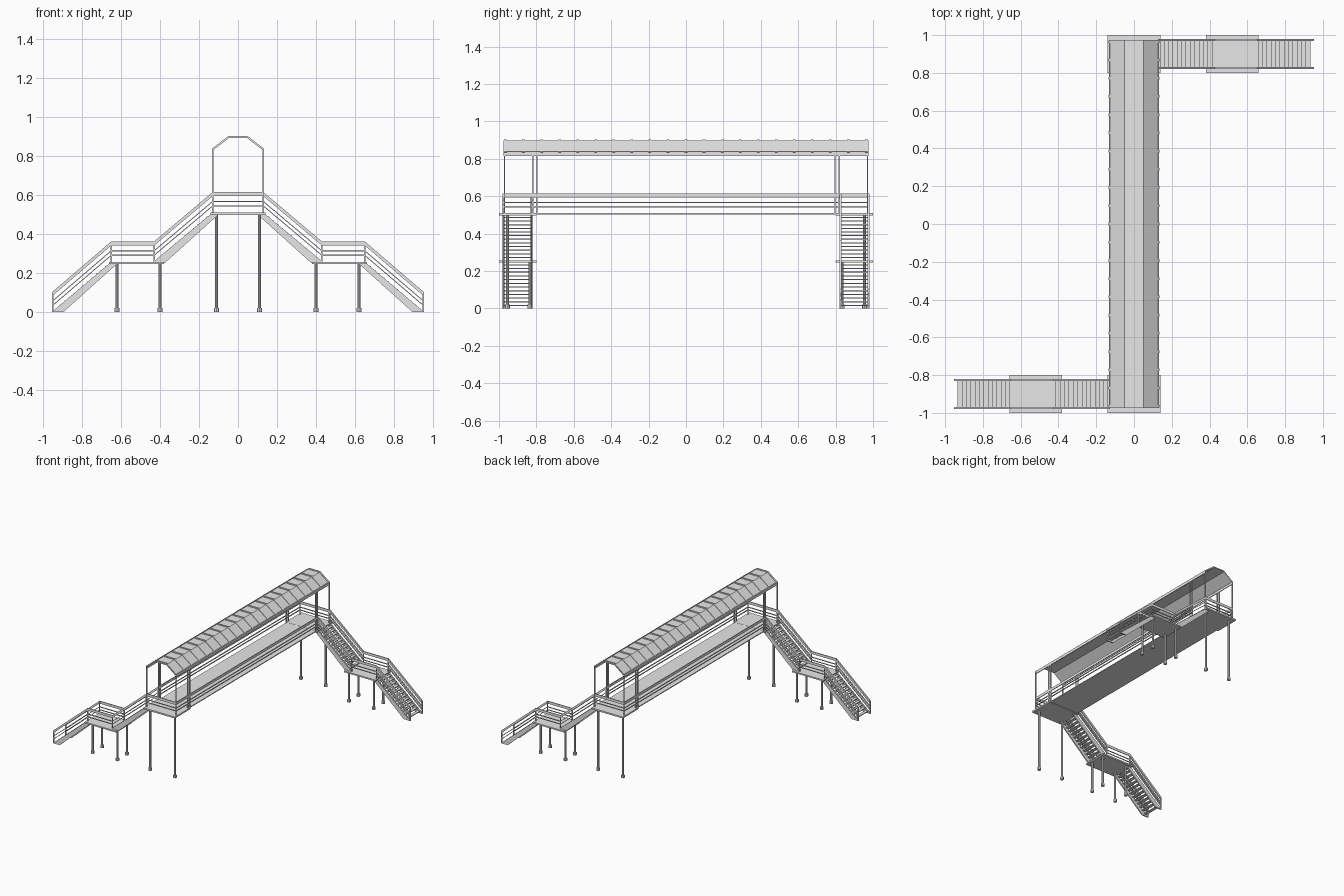
import bpy, bmesh, math
from mathutils import Matrix

cube = bpy.data.objects.get("Cube")
if cube:
    bpy.data.objects.remove(cube, do_unlink=True)

grey = bpy.data.materials.new("light_grey_steel")
grey.use_nodes = True
colour = (0.8, 0.8, 0.8, 1)
grey.diffuse_color = colour
grey.node_tree.nodes["Principled BSDF"].inputs["Base Color"].default_value = colour

parts = {}


def mesh_of(name):
    return parts.setdefault(name, bmesh.new())


def prism(name, outline, y0, y1):
    """Extrude an x-z outline from y0 to y1."""
    bm = mesh_of(name)
    near = [bm.verts.new((x, y0, z)) for x, z in outline]
    far = [bm.verts.new((x, y1, z)) for x, z in outline]
    faces = [bm.faces.new(near), bm.faces.new(far[::-1])]
    n = len(outline)
    for i in range(n):
        j = (i + 1) % n
        faces.append(bm.faces.new((near[j], near[i], far[i], far[j])))
    bmesh.ops.recalc_face_normals(bm, faces=faces)


def box(name, x0, x1, y0, y1, z0, z1):
    prism(name, [(x0, z0), (x1, z0), (x1, z1), (x0, z1)], y0, y1)


def band(name, path, height, y, width):
    """Vertical strip hanging below a path in the x-z plane."""
    under = [(x, z - height) for x, z in reversed(path)]
    prism(name, path + under, y - width / 2, y + width / 2)


def post(name, x, y, z0, z1, size=0.007):
    r = size / 2
    box(name, x - r, x + r, y - r, y + r, z0, z1)


def column(name, x, y, top):
    for radius, z0, z1 in ((0.008, 0, top), (0.0135, 0, 0.02)):
        bmesh.ops.create_cone(
            mesh_of(name), cap_ends=True, segments=8, radius1=radius, radius2=radius,
            depth=z1 - z0, matrix=Matrix.Translation((x, y, (z0 + z1) / 2)))


# Rail levels above the floor: (top of strip, strip height)
RAILS = ((0.105, 0.021), (0.06, 0.006), (0.037, 0.006))
DECK, REST = 0.51, 0.257
HALF, END = 0.13, 0.97
INNER, OUTER = 0.825, 0.975
FLIGHTS = ((HALF, DECK, 0.43, REST), (0.65, REST, 0.95, 0.0))

# Stair flights with stringers, open treads and sloping rails
for x0, z0, x1, z1 in FLIGHTS:
    for y in (INNER, OUTER):
        foot = max(z1 - 0.005, 0)
        prism("stair_stringer",
              [(x0 - 0.03, z0 - 0.01), (x0, z0), (x1, z1 + 0.004),
               (x1, foot), (x1 - 0.055, foot)], y - 0.005, y + 0.005)
        for top, height in RAILS:
            band("stair_rail", [(x0, z0 + top), (x1, z1 + top)], height, y, 0.011)
        for x, z in ((x0, z0), (x1, z1)):
            post("stair_rail_post", x, y, z, z + 0.1)
    steps = 13
    for i in range(1, steps):
        t = i / steps
        x, z = x0 + (x1 - x0) * t, z0 + (z1 - z0) * t
        box("stair_tread", x - 0.016, x + 0.008, INNER, OUTER, z - 0.007, z - 0.001)

# Intermediate landing
box("landing_floor", 0.38, 0.66, 0.8, 1.0, REST - 0.011, REST)
for y in (INNER, OUTER):
    for top, height in RAILS:
        band("landing_rail", [(0.43, REST + top), (0.65, REST + top)], height, y, 0.005)
for x in (0.4, 0.62):
    for y in (0.835, 0.955):
        column("landing_column", x, y, REST - 0.005)

# End platform and its columns
box("platform_floor", -0.14, 0.14, 0.8, 1.0, DECK - 0.012, DECK)
for x in (-0.11, 0.11):
    column("platform_column", x, 0.955, DECK - 0.008)

# Bridge rails: one long side and the closed end, with a gap for the stairs
for top, height in RAILS:
    z = DECK + top
    box("bridge_side_rail", HALF - 0.003, HALF + 0.003, -END, INNER, z - height, z)
    box("bridge_end_rail", -HALF, HALF, END - 0.003, END + 0.003, z - height, z)

# Roof supports
for x in (-HALF, HALF):
    for y in (END, 0.82, 0.797):
        post("roof_post", x, y, DECK - 0.01, 0.835)

# Turn each half of the bridge around the centre to make the other
paired = list(parts)

# Long deck
box("bridge_deck", -HALF, HALF, -END, END, DECK - 0.008, DECK - 0.001)


# Folded roof sheet with raised seams and eave strips
def arch(lift, thick):
    outer = [(-HALF - lift, 0.836), (-0.05, 0.897 + lift),
             (0.05, 0.897 + lift), (HALF + lift, 0.836)]
    inner = [(HALF - thick, 0.832), (0.048, 0.897 - thick),
             (-0.048, 0.897 - thick), (-HALF + thick, 0.832)]
    return outer + inner


prism("roof_sheet", arch(0, 0.006), -0.975, 0.975)
seams = 20
for i in range(seams + 1):
    y = -0.965 + 1.93 * i / seams
    prism("roof_seam", arch(0.005, 0.004), y - 0.007, y + 0.007)
for side in (-1, 1):
    x = side * HALF
    box("roof_eave", x - 0.003, x + 0.003, -0.975, 0.975, 0.815, 0.838)

for name, bm in parts.items():
    mesh = bpy.data.meshes.new(name)
    bm.to_mesh(mesh)
    bm.free()
    mesh.materials.append(grey)
    for turn in ((0, 1) if name in paired else (0,)):
        label = name if name not in paired else ("front_" if turn else "back_") + name
        obj = bpy.data.objects.new(label, mesh)
        obj.rotation_euler.z = math.pi * turn
        bpy.context.collection.objects.link(obj)
